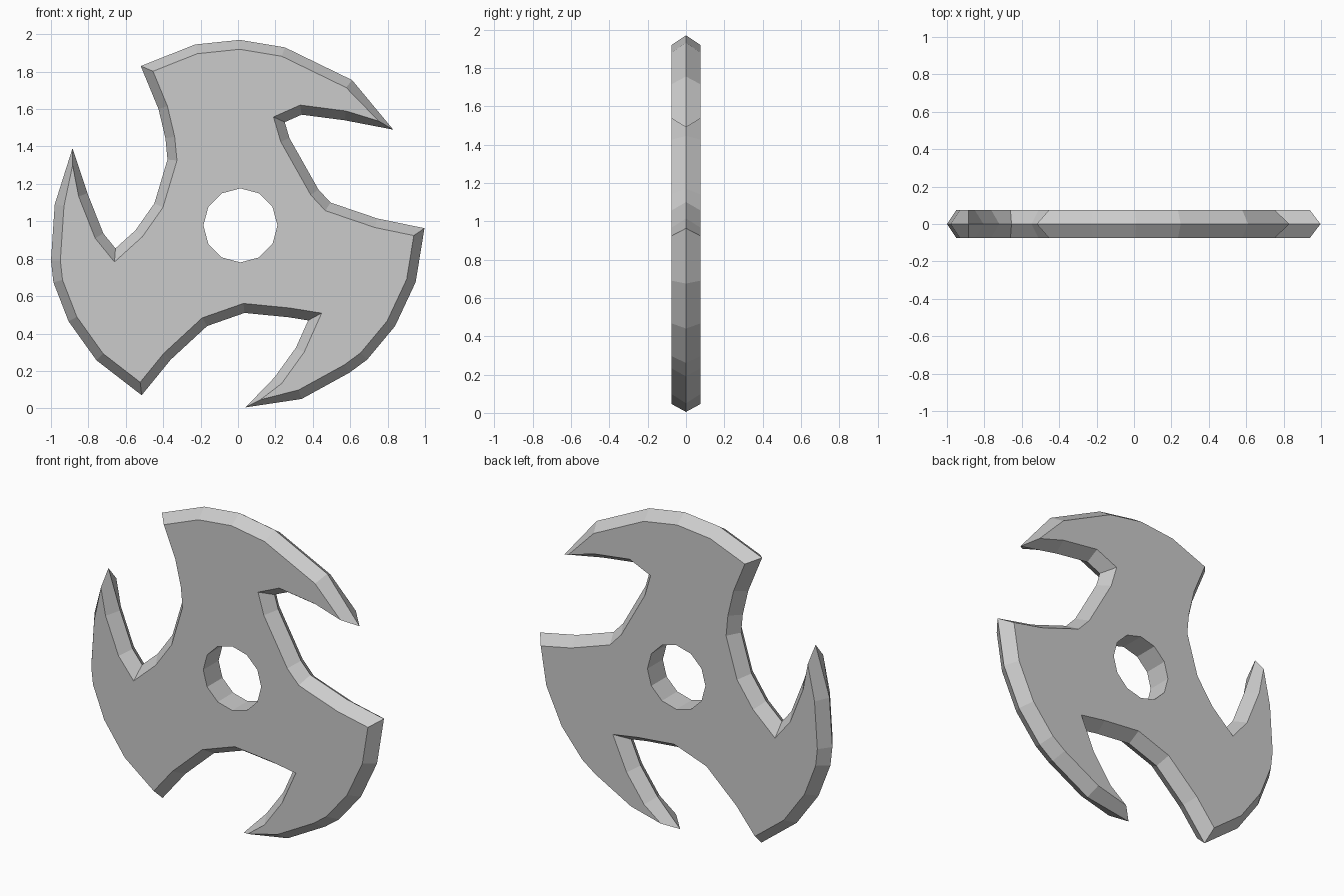
import bpy
import bmesh
import math
from mathutils import Vector

HALF_THICKNESS = 0.075
BEVEL_WIDTH = 0.05
MITRE_LIMIT = 0.09

# Each arm: curved cutting edge, hooked tip, notch, then the gap to the next arm
top_arm = [(-.52, 1.83), (-.23, 1.945), (.01, 1.97), (.25, 1.93), (.61, 1.755),
           (.83, 1.49), (.57, 1.54), (.34, 1.57), (.25, 1.53),
           (.275, 1.445), (.43, 1.17), (.495, 1.1), (.745, 1.015)]
right_arm = [(.997, .963), (.95, .675), (.84, .44), (.69, .26), (.595, .19), (.34, .05),
             (.04, .005), (.195, .165), (.31, .325), (.375, .47),
             (.27, .487), (.035, .51), (-.165, .44), (-.36, .26)]
left_arm = [(-.515, .07), (-.757, .257), (-.906, .465), (-.987, .674), (-1, .79), (-.98, 1.09),
            (-.885, 1.39), (-.805, 1.15), (-.72, .935), (-.655, .855),
            (-.548, .952), (-.447, 1.096), (-.377, 1.33), (-.388, 1.444), (-.425, 1.6)]


def inset(points, width, limit):
    """Offset a clockwise outline inward with limited mitres."""
    result = []
    for i, point in enumerate(points):
        before = (point - points[i - 1]).normalized()
        after = (points[(i + 1) % len(points)] - point).normalized()
        normal = Vector((before.y, -before.x))
        mitre = (normal + Vector((after.y, -after.x))).normalized()
        result.append(point + mitre * min(width / mitre.dot(normal), limit))
    return result


def add_ring(bm, points, y):
    return [bm.verts.new((p.x, y, p.y)) for p in points]


def ring_edges(bm, ring):
    edges = []
    for i, vert in enumerate(ring):
        pair = (ring[i - 1], vert)
        edges.append(bm.edges.get(pair) or bm.edges.new(pair))
    return edges


def add_wall(bm, a, b):
    for i in range(len(a)):
        bm.faces.new((a[i - 1], a[i], b[i], b[i - 1]))


# Outline and the round centre hole
outline = [Vector(p) for p in top_arm + right_arm + left_arm]
flat_outline = inset(outline, BEVEL_WIDTH, MITRE_LIMIT)
hole_centre = Vector((.013, .978))
hole = [hole_centre + 0.198 * Vector((math.cos(a), math.sin(a)))
        for a in (math.tau * i / 12 for i in range(12))]

cube = bpy.data.objects.get("Cube")
if cube:
    bpy.data.objects.remove(cube, do_unlink=True)

bm = bmesh.new()
rim = add_ring(bm, outline, 0)
hole_rings = []
for side in (-1, 1):
    # Bevelled edge and flat cheek on each side
    y = side * HALF_THICKNESS
    cheek = add_ring(bm, flat_outline, y)
    bore = add_ring(bm, hole, y)
    add_wall(bm, rim, cheek)
    bmesh.ops.triangle_fill(bm, use_beauty=True, use_dissolve=False,
                            edges=ring_edges(bm, cheek) + ring_edges(bm, bore),
                            normal=(0, side, 0))
    hole_rings.append(bore)
# Straight wall through the hole
add_wall(bm, *hole_rings)
bmesh.ops.recalc_face_normals(bm, faces=bm.faces)

mesh = bpy.data.meshes.new("throwing_blade")
bm.to_mesh(mesh)
bm.free()
blade = bpy.data.objects.new("throwing_blade", mesh)
bpy.context.collection.objects.link(blade)

# Plain steel colour
steel = bpy.data.materials.new("steel_grey")
steel.use_nodes = True
colour = (0.6, 0.6, 0.6, 1)
steel.diffuse_color = colour
steel.node_tree.nodes["Principled BSDF"].inputs["Base Color"].default_value = colour
mesh.materials.append(steel)
